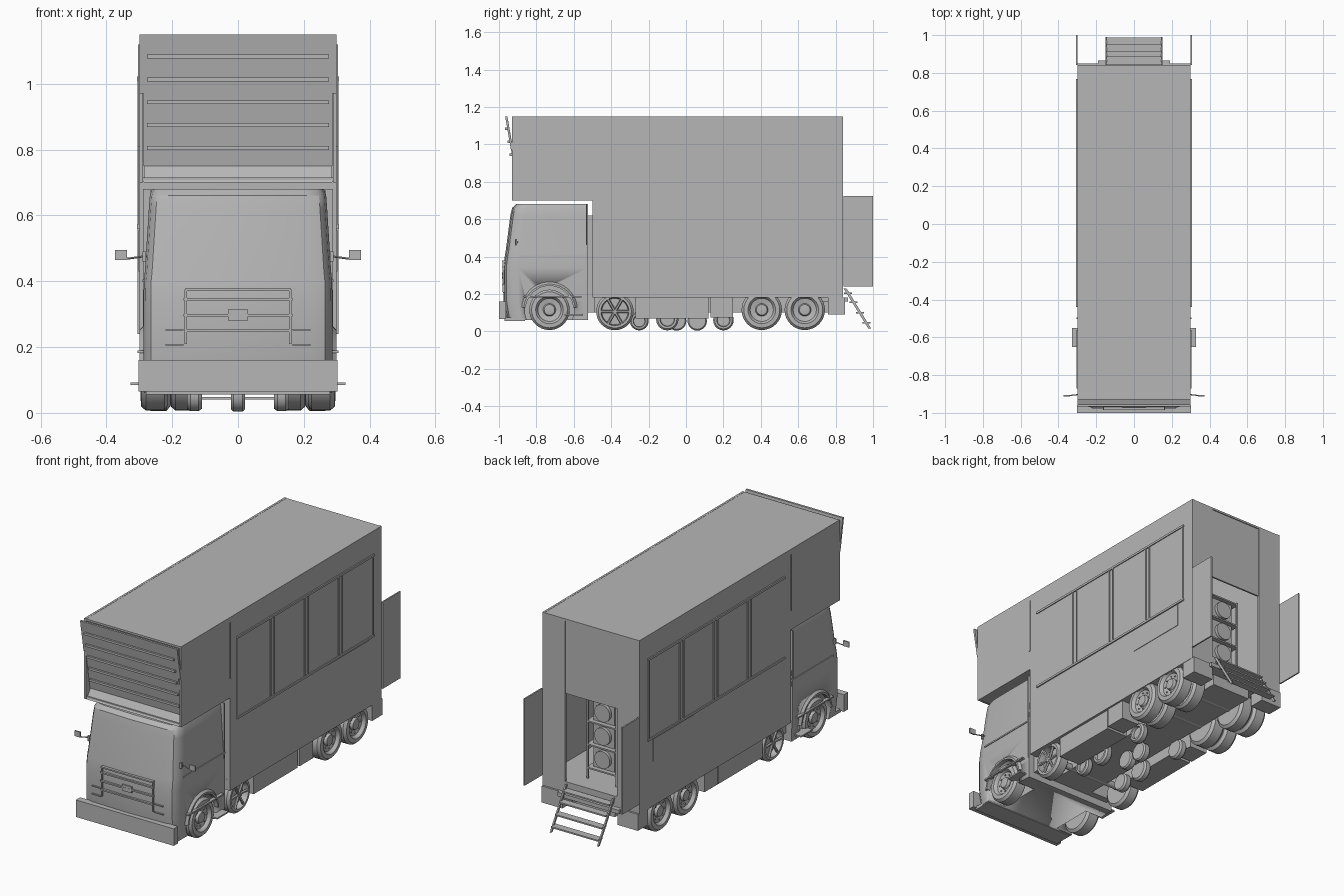
import bpy, bmesh, math
from mathutils import Vector

grey = bpy.data.materials.new("plain grey")
grey.diffuse_color = (0.47, 0.47, 0.47, 1)


def make(name, bm, smooth=False):
    bmesh.ops.recalc_face_normals(bm, faces=bm.faces)
    me = bpy.data.meshes.new(name)
    bm.to_mesh(me)
    bm.free()
    ob = bpy.data.objects.new(name, me)
    bpy.context.collection.objects.link(ob)
    me.materials.append(grey)
    if smooth:
        bpy.ops.object.select_all(action='DESELECT')
        bpy.context.view_layer.objects.active = ob
        ob.select_set(True)
        bpy.ops.object.shade_smooth_by_angle(angle=math.radians(35))
    return ob


def prism(name, pts, x0, x1):
    """Extrude a (y, z) outline across x."""
    bm = bmesh.new()
    a = [bm.verts.new((x0, y, z)) for y, z in pts]
    b = [bm.verts.new((x1, y, z)) for y, z in pts]
    n = len(pts)
    bm.faces.new(a)
    bm.faces.new(b[::-1])
    for i in range(n):
        bm.faces.new((a[i], a[(i + 1) % n], b[(i + 1) % n], b[i]))
    return make(name, bm)


def box(name, x0, x1, y0, y1, z0, z1):
    return prism(name, [(y0, z0), (y1, z0), (y1, z1), (y0, z1)], x0, x1)


def pair(name, x0, x1, *yz):
    for s, side in ((1, "right"), (-1, "left")):
        box(f"{name}_{side}", s * x0, s * x1, *yz)


def lathe(name, profile, cx, cy, cz, s=1, n=32):
    """Revolve (x, radius) points around the x axis."""
    bm = bmesh.new()
    rings = [[bm.verts.new((cx + s * x, cy + r * math.cos(2 * math.pi * i / n),
                            cz + r * math.sin(2 * math.pi * i / n)))
              for i in range(n)] for x, r in profile]
    for a, b in zip(rings, rings[1:]):
        for i in range(n):
            bm.faces.new((a[i], a[(i + 1) % n], b[(i + 1) % n], b[i]))
    bm.faces.new(rings[0])
    bm.faces.new(rings[-1])
    return make(name, bm, True)


def rod(name, p, q, r=0.004, n=8):
    p, q = Vector(p), Vector(q)
    bm = bmesh.new()
    bmesh.ops.create_cone(bm, cap_ends=True, segments=n, radius1=r, radius2=r,
                          depth=(q - p).length)
    bm.transform(Vector((0, 0, 1)).rotation_difference(q - p).to_matrix().to_4x4())
    bmesh.ops.translate(bm, verts=bm.verts, vec=(p + q) / 2)
    return make(name, bm, True)


# Body shell: side walls, roof, floors and end walls
outline = [(-0.93, 0.70), (-0.50, 0.70), (-0.50, 0.18), (0.84, 0.18), (0.84, 1.15), (-0.93, 1.15)]
for s, side in ((1, "right"), (-1, "left")):
    prism("body_wall_" + side, outline, s * 0.288, s * 0.30)
box("roof", -0.299, 0.299, -0.93, 0.839, 1.138, 1.149)
box("body_floor", -0.289, 0.289, -0.50, 0.839, 0.181, 0.24)
box("overcab_floor", -0.289, 0.289, -0.925, -0.49, 0.701, 0.715)
box("body_front_wall", -0.289, 0.289, -0.499, -0.488, 0.20, 0.71)
pair("back_wall", 0.16, 0.289, 0.828, 0.839, 0.20, 1.145)
box("back_header", -0.16, 0.16, 0.824, 0.834, 0.73, 1.145)
pair("rear_door", 0.298, 0.306, 0.842, 1.0, 0.24, 0.725)

# Overhang front: slanted board with slats, and a sill below
prism("slanted_board", [(-0.967, 1.15), (-0.955, 1.15), (-0.885, 0.75), (-0.897, 0.75)], -0.287, 0.287)
prism("slanted_board_top", [(-0.967, 1.15), (-0.955, 1.15), (-0.925, 0.97), (-0.936, 0.97)], -0.30, 0.30)
prism("board_sill", [(-0.897, 0.75), (-0.885, 0.75), (-0.918, 0.70), (-0.93, 0.70)], -0.285, 0.285)
for i in range(5):
    z = 1.083 - i * 0.0695
    y = -0.967 + (1.15 - z) * 0.175
    box(f"slat_{i}", -0.277, 0.277, y - 0.012, y + 0.005, z - 0.006, z + 0.006)

# Side windows with rails and dividers, hatch and corner strip
bays = [(-0.44, -0.14), (-0.115, 0.16), (0.185, 0.46), (0.485, 0.765)]
pair("window_top_rail", 0.299, 0.307, -0.44, 0.768, 1.01, 1.022)
pair("window_bottom_rail", 0.299, 0.307, -0.44, 0.768, 0.56, 0.572)
for i, (y0, y1) in enumerate(bays):
    pair(f"window_pane_{i}", 0.299, 0.302, y0, y1, 0.57, 1.012)
    pair(f"window_post_{i}", 0.299, 0.306, y1 - 0.008, y1, 0.57, 1.012)
    if i:
        pair(f"window_edge_{i}", 0.299, 0.306, y0, y0 + 0.006, 0.57, 1.012)
pair("side_hatch", 0.299, 0.303, 0.36, 0.72, 0.43, 0.555)
pair("corner_strip", 0.299, 0.304, -0.502, -0.496, 0.81, 1.12)

# Cab: lofted horizontal sections with rounded front corners
bm = bmesh.new()
rings = []
for z, yf, w in [(0.06, -0.955, 0.285), (0.16, -0.972, 0.287), (0.34, -0.974, 0.287), (0.40, -0.966, 0.286),
                 (0.43, -0.961, 0.283), (0.62, -0.936, 0.271), (0.66, -0.927, 0.268), (0.68, -0.905, 0.262)]:
    half = [(w, -0.525), (w, yf + 0.075), (w - 0.006, yf + 0.035), (w - 0.022, yf + 0.013), (w - 0.06, yf + 0.003)]
    pts = half + [(0, yf - 0.003)] + [(-x, y) for x, y in half[::-1]]
    rings.append([bm.verts.new((x, y, z)) for x, y in pts])
for a, b in zip(rings, rings[1:]):
    for i in range(len(a)):
        j = (i + 1) % len(a)
        bm.faces.new((a[i], a[j], b[j], b[i]))
bm.faces.new(rings[0])
bm.faces.new(rings[-1])
cab = make("cab", bm, True)

# Wheel arches cut out of the cab, with flared rims
for s, side in ((1, "right"), (-1, "left")):
    cut = lathe("arch_cutter_" + side, [(0.18, 0.132), (0.35, 0.132)], 0, -0.73, 0.115, s)
    cut.hide_render = True
    cut.hide_set(True)
    m = cab.modifiers.new("arch_" + side, 'BOOLEAN')
    m.operation = 'DIFFERENCE'
    m.object = cut
    bm = bmesh.new()
    prev = first = None
    for i in range(21):
        t = math.pi * (0.03 + 0.94 * i / 20)
        ring = [bm.verts.new((s * x, -0.73 + r * math.cos(t), 0.115 + r * math.sin(t)))
                for x, r in ((0.275, 0.128), (0.299, 0.128), (0.299, 0.138), (0.284, 0.152))]
        if prev:
            for k in range(4):
                bm.faces.new((prev[k], prev[(k + 1) % 4], ring[(k + 1) % 4], ring[k]))
        else:
            first = ring
        prev = ring
    bm.faces.new(first)
    bm.faces.new(prev)
    make("arch_flare_" + side, bm, True)
    rod("mirror_arm_" + side, (s * 0.27, -0.90, 0.478), (s * 0.34, -0.908, 0.468), 0.003)
    box("mirror_" + side, s * 0.338, s * 0.374, -0.912, -0.904, 0.465, 0.495)
    box("door_handle_" + side, s * 0.28, s * 0.29, -0.915, -0.905, 0.46, 0.49)
    # Front lamp outlines
    for z in (0.205, 0.25):
        box(f"lamp_trim_{z}_{side}", s * 0.165, s * 0.22, -0.979, -0.966, z, z + 0.005)
    box("grille_end_" + side, s * 0.155, s * 0.162, -0.981, -0.966, 0.21, 0.375)
pair("belt_line", 0.28, 0.29, -0.89, -0.525, 0.398, 0.406)
pair("door_seam", 0.266, 0.289, -0.535, -0.528, 0.18, 0.68)
pair("arch_bar", 0.285, 0.305, -0.87, -0.56, 0.182, 0.19)
pair("foot_step", 0.22, 0.327, -0.65, -0.55, 0.085, 0.093)
box("cab_rear_frame", -0.25, 0.25, -0.53, -0.49, 0.10, 0.62)
for i, (z, w) in enumerate([(0.375, 0.16), (0.345, 0.165), (0.297, 0.165), (0.25, 0.16)]):
    box(f"grille_bar_{i}", -w, w, -0.985, -0.966, z - 0.004, z + 0.004)
box("grille_plate", -0.03, 0.03, -0.984, -0.966, 0.28, 0.314)
box("front_bumper", -0.303, 0.303, -1.0, -0.962, 0.065, 0.16)
box("front_under_tray", -0.28, 0.28, -0.97, -0.86, 0.056, 0.075)

# Underbody
box("chassis", -0.12, 0.12, -0.90, 0.80, 0.10, 0.185)
pair("side_tank", 0.15, 0.285, -0.27, 0.12, 0.07, 0.185)
pair("side_box", 0.18, 0.29, 0.13, 0.25, 0.075, 0.185)
pair("rear_valance", 0.17, 0.298, 0.76, 0.85, 0.09, 0.182)
box("rear_under_plate", -0.19, 0.19, 0.72, 0.865, 0.16, 0.182)
for y in (-0.73, -0.38, 0.405, 0.635):
    rod(f"axle_{y}", (-0.22, y, 0.115), (0.22, y, 0.115), 0.018, 12)

# Road wheels: tyre, dished rim and hub in one turned profile
tyre = [(0.0, 0.06), (0.0, 0.092), (0.012, 0.108), (0.068, 0.108), (0.082, 0.096), (0.084, 0.074),
        (0.078, 0.068), (0.066, 0.062), (0.06, 0.034), (0.074, 0.028), (0.076, 0.012)]
for s, side in ((1, "right"), (-1, "left")):
    for y in (-0.73, 0.405, 0.635):
        lathe(f"wheel_{y}_{side}", tyre, s * 0.212, y, 0.115, s)
        for k in range(8):
            a = k * math.pi / 4
            c = (y + 0.048 * math.cos(a), 0.115 + 0.048 * math.sin(a))
            rod(f"wheel_nut_{y}_{k}_{side}", (s * 0.27, *c), (s * 0.281, *c), 0.004, 6)
        if y > 0:
            lathe(f"inner_wheel_{y}_{side}", tyre[:6], s * 0.122, y, 0.115, s)
    # Spoked wheel behind the cab
    lathe("spoked_tyre_" + side, [(0, 0.06), (0, 0.085), (0.012, 0.1), (0.06, 0.1), (0.074, 0.088), (0.074, 0.075),
                                  (0.04, 0.07), (0.04, 0.02)], s * 0.205, -0.38, 0.106, s)
    for k in range(6):
        a = k * math.pi / 3
        rod(f"spoke_{k}_{side}", (s * 0.268, -0.38, 0.106),
            (s * 0.272, -0.38 + 0.076 * math.cos(a), 0.106 + 0.076 * math.sin(a)), 0.008, 6)
    # Small wheels slung beneath the floor
    for y, r in ((-0.25, 0.05), (-0.10, 0.06), (0.20, 0.055)):
        small = [(0, r * 0.5), (0, r * 0.85), (0.01, r), (0.035, r), (0.045, r * 0.85), (0.045, r * 0.65),
                 (0.03, r * 0.6), (0.03, r * 0.2)]
        lathe(f"small_wheel_{y}_{side}", small, s * 0.11, y, r + 0.005, s, 24)
for y in (-0.05, 0.06):
    lathe(f"centre_wheel_{y}", [(-0.022, 0.03), (-0.022, 0.045), (-0.014, 0.052), (0.014, 0.052), (0.022, 0.045),
                                (0.022, 0.03)], 0, y, 0.056, 1, 24)

# Rear entry steps
for s, side in ((1, "right"), (-1, "left")):
    prism("step_rail_" + side, [(0.842, 0.23), (0.858, 0.23), (0.99, 0.015), (0.975, 0.015)], s * 0.142, s * 0.15)
for i, (y, z) in enumerate([(0.865, 0.205), (0.895, 0.155), (0.93, 0.10), (0.965, 0.045)]):
    box(f"step_tread_{i}", -0.145, 0.145, y - 0.02, y + 0.022, z - 0.004, z + 0.004)

# Equipment rack inside the doorway
for x in (-0.09, 0.09):
    for y in (0.62, 0.74):
        box(f"rack_post_{x}_{y}", x - 0.005, x + 0.005, y - 0.005, y + 0.005, 0.24, 0.70)
for i, z in enumerate((0.30, 0.43, 0.56, 0.69)):
    box(f"rack_shelf_{i}", -0.095, 0.095, 0.615, 0.745, z - 0.004, z + 0.004)
for i, z in enumerate((0.365, 0.495, 0.625)):
    box(f"rack_unit_{i}", -0.065, 0.065, 0.63, 0.725, z - 0.058, z + 0.058)
    rod(f"rack_disc_{i}", (0, 0.72, z), (0, 0.742, z), 0.048, 24)
